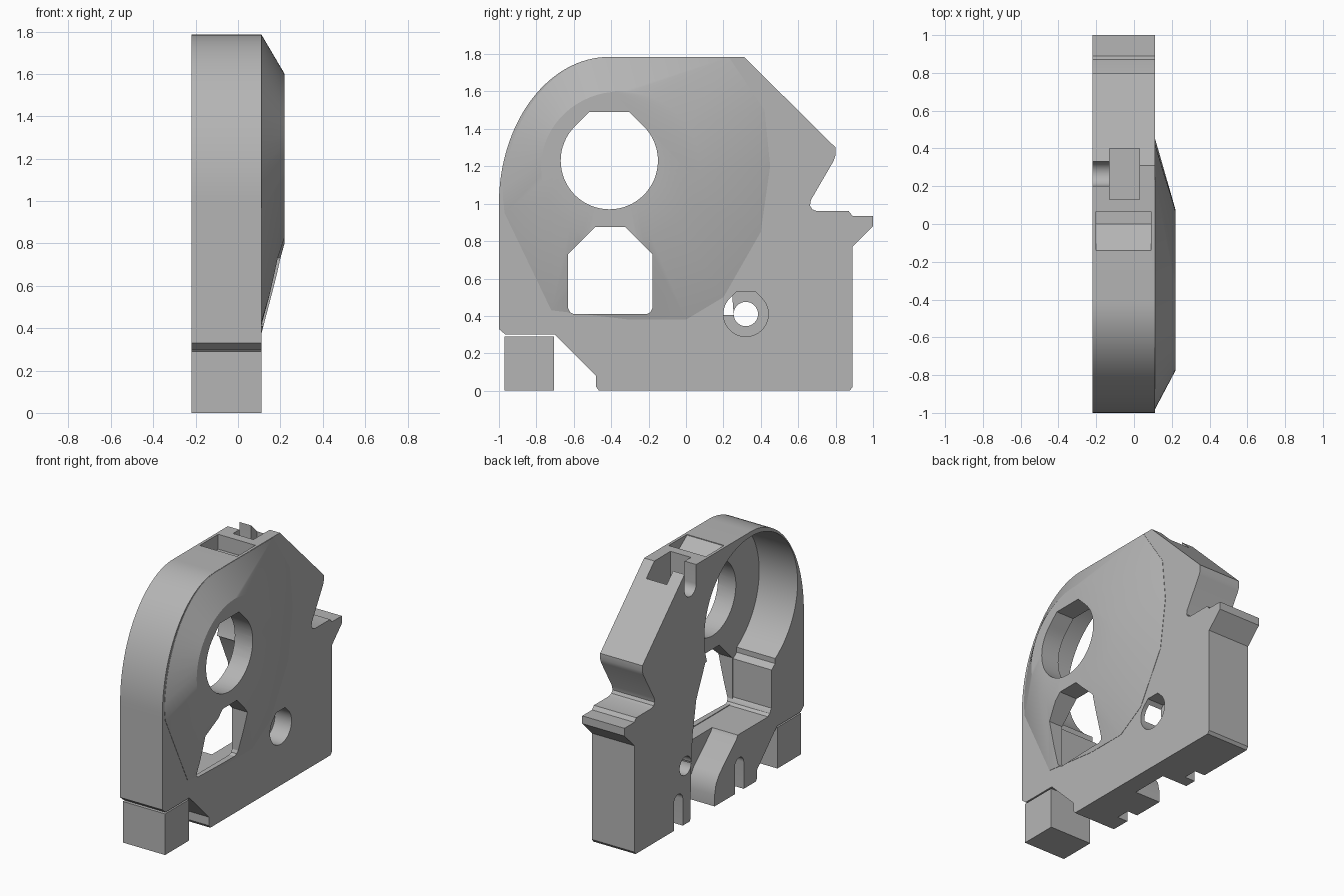
import bpy, bmesh, math
from math import sin, cos, pi

cube = bpy.data.objects.get("Cube")
if cube:
    bpy.data.objects.remove(cube, do_unlink=True)

grey = bpy.data.materials.new("matte grey")
grey.use_nodes = True
grey.diffuse_color = (0.46, 0.46, 0.46, 1)
grey.node_tree.nodes["Principled BSDF"].inputs["Base Color"].default_value = (0.46, 0.46, 0.46, 1)


def finish(name, bm):
    bmesh.ops.recalc_face_normals(bm, faces=bm.faces)
    mesh = bpy.data.meshes.new(name)
    bm.to_mesh(mesh)
    bm.free()
    mesh.materials.append(grey)
    obj = bpy.data.objects.new(name, mesh)
    bpy.context.collection.objects.link(obj)
    return obj


def prism(name, points, x0, x1):
    """Extrude a side profile of (y, z) points between two x positions."""
    bm = bmesh.new()
    face = bm.faces.new([bm.verts.new((x0, y, z)) for y, z in points])
    out = bmesh.ops.extrude_face_region(bm, geom=[face])
    verts = [v for v in out["geom"] if isinstance(v, bmesh.types.BMVert)]
    bmesh.ops.translate(bm, verts=verts, vec=(x1 - x0, 0, 0))
    return finish(name, bm)


def box(name, x0, x1, y0, y1, z0, z1):
    return prism(name, [(y0, z0), (y1, z0), (y1, z1), (y0, z1)], x0, x1)


def ring(y, z, ry, rz, start=0, end=2 * pi, n=64):
    return [(y + ry * cos(start + (end - start) * i / n),
             z + rz * sin(start + (end - start) * i / n)) for i in range(n)]


def teardrop(y, z, r, cap):
    """Round hole whose roof rises at 45 degrees to a flat top at z + cap."""
    half = r * math.sqrt(2) - cap
    arc = ring(y, z, r, r, 0.75 * pi, 2.25 * pi, 48)
    return arc + [(y + r * cos(pi / 4), z + r * sin(pi / 4)),
                  (y + half, z + cap), (y - half, z + cap)]


def slot(y, r, top):
    return [(y + r, -0.1)] + ring(y, top - r, r, r, 0, pi, 16) + [(y - r, top - r), (y - r, -0.1)]


def combine(target, tool, operation):
    mod = target.modifiers.new("join", "BOOLEAN")
    mod.object, mod.operation, mod.solver = tool, operation, "EXACT"
    bpy.context.view_layer.update()
    graph = bpy.context.evaluated_depsgraph_get()
    mesh = bpy.data.meshes.new_from_object(target.evaluated_get(graph))
    target.modifiers.clear()
    target.data = mesh
    bpy.data.objects.remove(tool, do_unlink=True)


BACK, FRONT, FLOOR = -0.22, 0.11, 0.08

# Main plate outline with rounded shoulder, rear ledge and chamfered base
shoulder = ring(-0.41, 1.0, 0.59, 0.785, pi / 2, pi, 32)
body = prism("housing", shoulder + [
    (-1, 1.0), (-1, 0.33), (-0.965, 0.3), (-0.7, 0.3), (-0.48, 0.08), (-0.48, 0.02), (-0.465, 0),
    (0.875, 0), (0.89, 0.02), (0.89, 0.77), (1, 0.88), (1, 0.935), (0.89, 0.935), (0.87, 0.96),
    (0.7, 0.96), (0.675, 0.97), (0.663, 0.99), (0.668, 1.02), (0.79, 1.23), (0.8, 1.26),
    (0.8, 1.3), (0.31, 1.785)], BACK, FRONT)

# Tapered bulge on the outer side
rim = ring(-0.41, 1.0, 0.57, 0.783, pi / 2, pi, 32) + [
    (-0.97, 0.95), (-0.72, 0.43), (-0.3, 0.38), (0.0, 0.38), (0.2, 0.5),
    (0.4, 0.85), (0.45, 1.2), (0.42, 1.5), (0.23, 1.783)]
bm = bmesh.new()
for x, points in ((0.09, rim), (0.112, rim), (0.22, ring(-0.35, 1.195, 0.425, 0.405))):
    for y, z in points:
        bm.verts.new((x, y, z))
hull = bmesh.ops.convex_hull(bm, input=bm.verts)
bmesh.ops.delete(bm, geom=[v for v in bm.verts if not v.link_faces], context="VERTS")
combine(body, finish("bulge", bm), "UNION")

# Round chamber open to the inner side, and its through hole
cutters = [
    prism("chamber", ring(-0.41, 1.23, 0.52, 0.52, n=96), -0.3, FLOOR),
    prism("chamber_hole", teardrop(-0.41, 1.23, 0.26, 0.26), -0.3, 0.4),
    # Window and the duct leading down to the base
    prism("window", [(-0.6, 0.41), (-0.21, 0.41), (-0.19, 0.42), (-0.18, 0.44), (-0.18, 0.73),
                     (-0.325, 0.875), (-0.485, 0.875), (-0.63, 0.73), (-0.63, 0.44), (-0.62, 0.42)],
          -0.3, 0.4),
    prism("upper_duct", [(-0.6, 0.405), (0.255, 0.405), (0.24, 0.6), (0.2, 0.83), (0.1, 1.05),
                         (-0.3, 1.2), (-0.68, 0.95), (-0.68, 0.75), (-0.64, 0.72), (-0.64, 0.45)],
          -0.3, FLOOR),
    prism("lower_duct", [(-0.27, 0.42), (-0.25, 0.38), (-0.06, 0.21), (-0.02, 0.15), (-0.005, 0.08),
                         (-0.005, -0.1), (0.27, -0.1), (0.255, 0.42)], -0.3, -0.02),
    # Screw hole with counterbore
    prism("screw_hole", ring(0.32, 0.41, 0.065, 0.065, n=32), -0.3, 0.3),
    prism("counterbore", teardrop(0.32, 0.41, 0.12, 0.12), -0.02, 0.3),
    # Nut pocket and screw slot in the top
    box("nut_pocket", -0.13, 0.03, 0.13, 0.4, 1.56, 1.9),
    prism("screw_slot", [(0.2, 1.9), (0.2, 1.65)] + ring(0.265, 1.65, 0.065, 0.065, pi, 2 * pi, 16)
          + [(0.33, 1.65), (0.33, 1.9)], -0.3, -0.1),
    # Ramped latch notch in the top
    prism("latch_notch", [(-0.14, 1.9), (-0.14, 1.78), (0.0, 1.68), (0.065, 1.68), (0.065, 1.9)],
          -0.2, 0.09),
]
# Grooves at the base
for y in (0.4, -0.28):
    cutters.append(prism("base_groove", slot(y, 0.05, 0.24), -0.3, -0.14))
for cutter in cutters:
    combine(body, cutter, "DIFFERENCE")

# Separate support block under the front
foot = box("support_block", BACK, FRONT, -0.97, -0.705, 0, 0.29)

for obj in (body, foot):
    bpy.ops.object.select_all(action="DESELECT")
    obj.select_set(True)
    bpy.context.view_layer.objects.active = obj
    bpy.ops.object.shade_smooth_by_angle(angle=math.radians(25))
